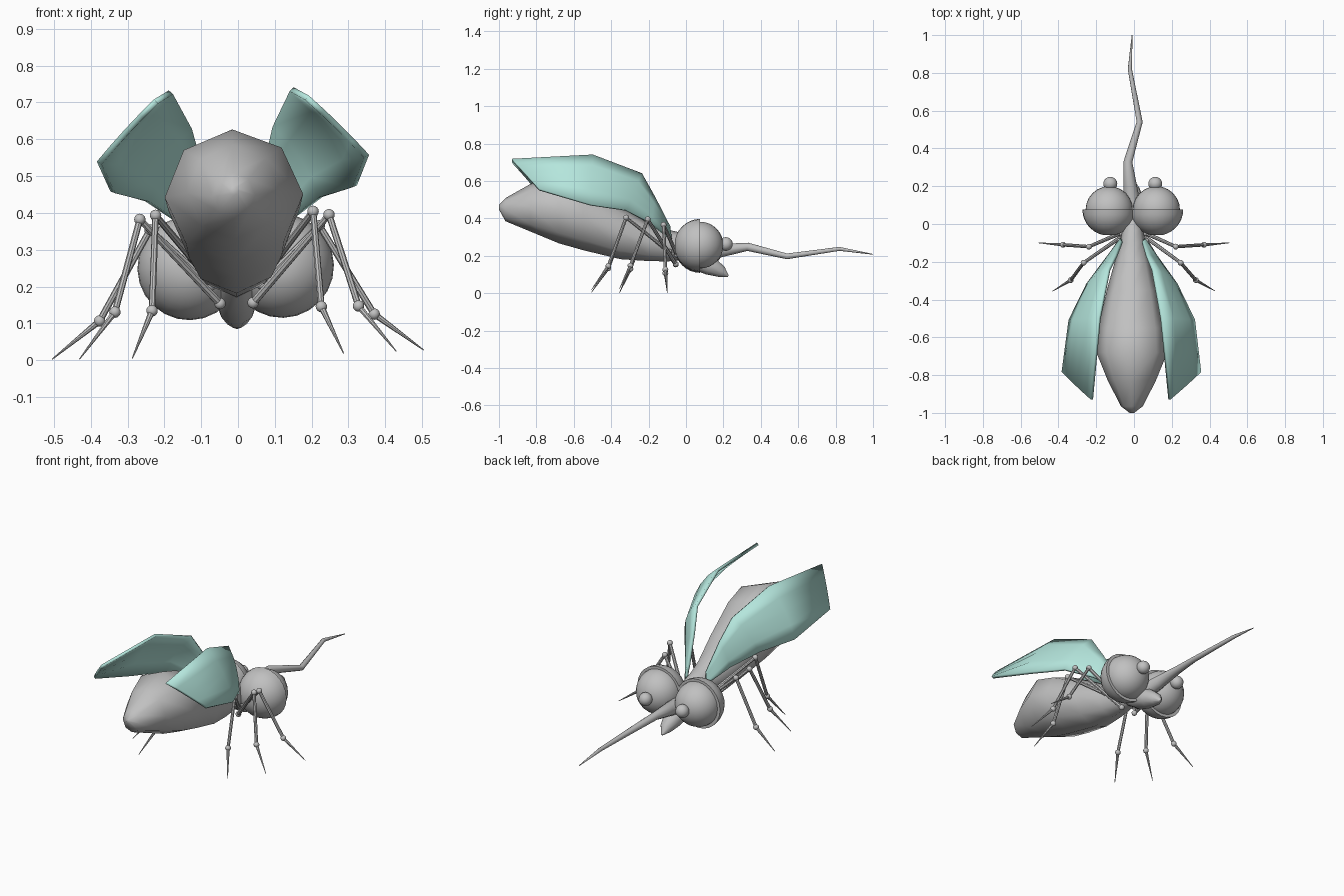
import bpy, bmesh, math
from mathutils import Vector, Matrix

if "Cube" in bpy.data.objects:
    bpy.data.objects.remove(bpy.data.objects["Cube"])

LEAN = 0.025  # the insect leans slightly about its long axis


def material(name, rgb):
    m = bpy.data.materials.new(name)
    m.diffuse_color = (*rgb, 1)
    m.use_nodes = True
    m.node_tree.nodes["Principled BSDF"].inputs["Base Color"].default_value = m.diffuse_color
    return m


GREY = material("shell grey", (0.53, 0.53, 0.53))
TEAL = material("wing teal", (0.46, 0.79, 0.72))


def finish(name, bm, mat, lean=True, angle=40):
    if lean:
        bm.transform(Matrix.Rotation(-LEAN, 4, 'Y'))
    bmesh.ops.recalc_face_normals(bm, faces=bm.faces)
    me = bpy.data.meshes.new(name)
    bm.to_mesh(me)
    bm.free()
    me.materials.append(mat)
    ob = bpy.data.objects.new(name, me)
    bpy.context.collection.objects.link(ob)
    bpy.context.view_layer.objects.active = ob
    ob.select_set(True)
    bpy.ops.object.shade_smooth_by_angle(angle=math.radians(angle))
    ob.select_set(False)
    return ob


def skin(bm, rings, caps=True):
    """Join rings of points into a tube."""
    vs = [[bm.verts.new(p) for p in r] for r in rings]
    n = len(vs[0])
    for a, b in zip(vs, vs[1:]):
        for i in range(n):
            j = (i + 1) % n
            bm.faces.new((a[i], a[j], b[j], b[i]))
    if caps:
        bm.faces.new(vs[0])
        bm.faces.new(vs[-1])


def loft_y(bm, sections, n):
    """Oval sections (y, z centre, half width, half height)."""
    skin(bm, [[(rx * math.sin(2 * math.pi * i / n), y, z + rz * math.cos(2 * math.pi * i / n))
               for i in range(n)] for y, z, rx, rz in sections])


def tube(bm, pts, radii, n=8):
    pts = [Vector(p) for p in pts]
    rings = []
    for k, p in enumerate(pts):
        d = (pts[min(k + 1, len(pts) - 1)] - pts[max(k - 1, 0)]).normalized()
        q = d.to_track_quat('Z', 'Y')
        rings.append([p + q @ Vector((radii[k] * math.cos(2 * math.pi * i / n),
                                      radii[k] * math.sin(2 * math.pi * i / n), 0))
                      for i in range(n)])
    skin(bm, rings)


def ball(bm, c, r, u=12, v=8):
    bmesh.ops.create_uvsphere(bm, u_segments=u, v_segments=v, radius=r,
                              matrix=Matrix.Translation(c))


# abdomen and thorax
bm = bmesh.new()
loft_y(bm, [(-1.0, .46, .012, .012), (-.965, .447, .058, .062), (-.83, .457, .127, .128),
            (-.68, .447, .188, .18), (-.55, .408, .178, .178), (-.35, .325, .136, .143),
            (-.20, .272, .095, .10), (-.10, .255, .068, .085), (-.03, .25, .055, .075),
            (.04, .235, .04, .05)], 8)
finish("abdomen", bm, GREY, angle=60)

# pointed lower jaw
bm = bmesh.new()
tube(bm, [(0, -.04, .22), (0, .05, .185), (0, .13, .145), (0, .19, .115), (0, .225, .09)],
     [.04, .062, .052, .033, .006], 10)
finish("lower_jaw", bm, GREY)

# crooked proboscis
bm = bmesh.new()
tube(bm, [(-.01, .10, .215), (-.02, .20, .23), (-.032, .33, .248), (.03, .54, .197),
          (-.022, .82, .237), (-.01, 1.0, .208)], [.045, .036, .023, .016, .011, .002], 10)
finish("proboscis", bm, GREY, lean=False)

for side, s in (("left", -1), ("right", 1)):
    # eyeball with the small bump in front
    bm = bmesh.new()
    ball(bm, (s * .125, .075, .254), .125, 24, 16)
    finish(side + "_eye", bm, GREY)
    bm = bmesh.new()
    ball(bm, (s * .119, .213, .26), .037, 16, 10)
    finish(side + "_eye_bump", bm, GREY)

    # rear shell cupping the eye: revolved half circle with a flat rim
    bm = bmesh.new()
    rings, n = [], 24
    prof = [(.141 * math.sin(t * math.pi / 16), -.138 * math.cos(t * math.pi / 16))
            for t in range(1, 9)] + [(.120, 0)]
    for r, dy in prof:
        rings.append([(s * .126 + r * math.cos(2 * math.pi * i / n), .076 + dy,
                       .253 + r * math.sin(2 * math.pi * i / n)) for i in range(n)])
    skin(bm, rings)
    finish(side + "_eye_shell", bm, GREY)

    # wing: (upper edge, lower edge, bulge) stations from root to tip
    stations = [((.055, -.09, .355), (.06, -.08, .285), .003),
                ((.083, -.17, .51), (.14, -.19, .37), .008),
                ((.115, -.24, .635), (.235, -.32, .437), .018),
                ((.164, -.50, .732), (.328, -.51, .464), .026),
                ((.205, -.93, .708), (.363, -.785, .545), .003)]
    bm = bmesh.new()
    rows = []
    for a, b, h in stations:
        a, b = Vector(a), Vector(b)
        out = Vector((a.z - b.z, 0, b.x - a.x)).normalized()
        row = []
        for k in range(5):
            t = k / 4
            p = a.lerp(b, t) + out * h * 4 * t * (1 - t)
            row.append(bm.verts.new((s * p.x, p.y, p.z)))
        rows.append(row)
    for a, b in zip(rows, rows[1:]):
        for k in range(4):
            bm.faces.new((a[k], a[k + 1], b[k + 1], b[k]))
    ob = finish(side + "_wing", bm, TEAL, angle=30)
    mod = ob.modifiers.new("thickness", 'SOLIDIFY')
    mod.thickness = .016
    mod.offset = 0

    # legs: hip, knee, ankle, foot
    legs = {"front": [(.07, -.05, .205), (.23, -.12, .36), (.373, -.11, .116), (.505, -.10, .015)],
            "middle": [(.045, -.055, .155), (.257, -.205, .389), (.331, -.297, .139), (.43, -.355, .014)],
            "rear": [(.07, -.09, .22), (.214, -.32, .399), (.23, -.415, .14), (.287, -.505, .012)]}
    for name, pts in legs.items():
        pts = [Vector((s * x, y, z)) for x, y, z in pts]
        bm = bmesh.new()
        for (a, b), (r0, r1) in zip(zip(pts, pts[1:]), ((.011, .009), (.009, .009), (.009, .0015))):
            tube(bm, [a, b], [r0, r1])
        for p in pts[:3]:
            ball(bm, p, .0155)
        finish(f"{side}_{name}_leg", bm, GREY)
